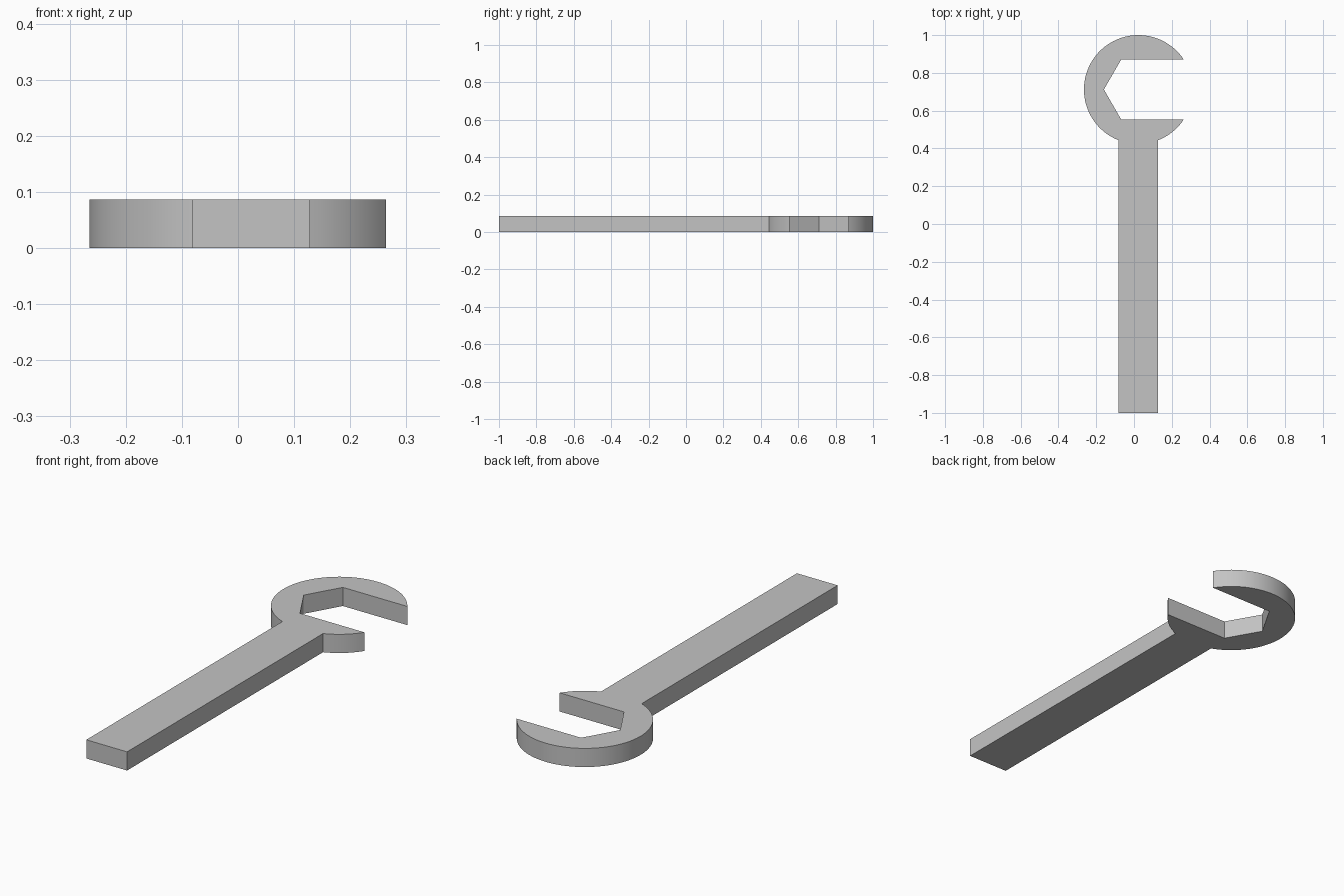
import bpy
import bmesh
from math import asin, acos, cos, sin, pi, radians

cube = bpy.data.objects.get("Cube")
if cube:
    bpy.data.objects.remove(cube, do_unlink=True)

CX, CY = 0.023, 0.712      # centre of the head
RADIUS = 0.288             # outer radius of the head
JAW = 0.158                # half width of the jaw opening
HALF_HANDLE = 0.105
THICKNESS = 0.087
ARC_STEPS = 64


def arc(start, end, steps):
    """Points along the outer circle of the head."""
    angles = [start + (end - start) * i / steps for i in range(steps + 1)]
    return [(CX + RADIUS * cos(a), CY + RADIUS * sin(a)) for a in angles]


# Plain steel
steel = bpy.data.materials.new("steel_grey")
steel.use_nodes = True
colour = (0.55, 0.55, 0.55, 1)
steel.diffuse_color = colour
steel.node_tree.nodes["Principled BSDF"].inputs["Base Color"].default_value = colour

# Outline: upper jaw round to the handle, handle, lower jaw, hexagonal mouth
tip = asin(JAW / RADIUS)
neck = asin(HALF_HANDLE / RADIUS)
outline = arc(tip, 1.5 * pi - neck, ARC_STEPS)
outline += [(CX - HALF_HANDLE, -1), (CX + HALF_HANDLE, -1)]
outline += arc(1.5 * pi + neck, 2 * pi - tip, ARC_STEPS // 6)
hex_radius = JAW / cos(radians(30))
outline += [(CX + hex_radius * cos(radians(a)), CY + hex_radius * sin(radians(a)))
            for a in (240, 180, 120)]

# Extrude the outline into a flat spanner
bm = bmesh.new()
base = bm.faces.new([bm.verts.new((x, y, 0)) for x, y in outline])
top = bmesh.ops.extrude_face_region(bm, geom=[base], use_keep_orig=True)["geom"]
bmesh.ops.translate(bm, vec=(0, 0, THICKNESS),
                    verts=[v for v in top if isinstance(v, bmesh.types.BMVert)])
bmesh.ops.recalc_face_normals(bm, faces=bm.faces)
bmesh.ops.triangulate(bm, faces=[f for f in bm.faces if len(f.verts) > 4])
mesh = bpy.data.meshes.new("spanner")
bm.to_mesh(mesh)
bm.free()
mesh.materials.append(steel)

spanner = bpy.data.objects.new("spanner", mesh)
bpy.context.collection.objects.link(spanner)
bpy.ops.object.select_all(action="DESELECT")
spanner.select_set(True)
bpy.context.view_layer.objects.active = spanner
bpy.ops.object.shade_smooth_by_angle(angle=radians(25))
